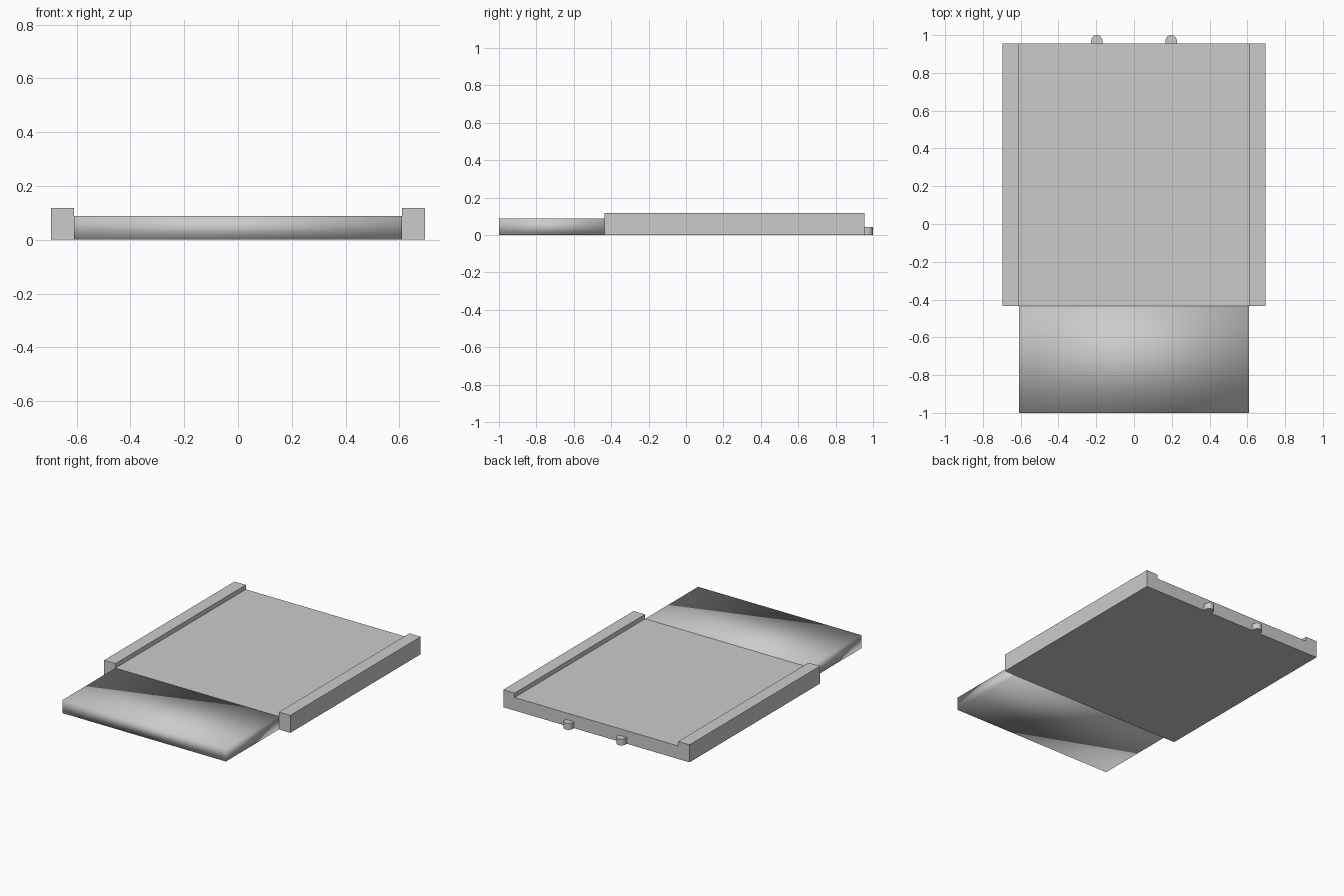
import bpy, bmesh, math
from mathutils import Vector

if "Cube" in bpy.data.objects:
    bpy.data.objects.remove(bpy.data.objects["Cube"])


def prism(name, points, offset):
    """Extrude a closed outline along an offset vector."""
    bm = bmesh.new()
    face = bm.faces.new([bm.verts.new(p) for p in points])
    ext = bmesh.ops.extrude_face_region(bm, geom=[face], use_keep_orig=True)
    verts = [g for g in ext["geom"] if isinstance(g, bmesh.types.BMVert)]
    bmesh.ops.translate(bm, verts=verts, vec=Vector(offset))
    bmesh.ops.recalc_face_normals(bm, faces=bm.faces)
    mesh = bpy.data.meshes.new(name)
    bm.to_mesh(mesh)
    bm.free()
    obj = bpy.data.objects.new(name, mesh)
    bpy.context.collection.objects.link(obj)
    return obj


W, INNER = 0.695, 0.61          # outer half width, half width between rails
FRONT, BACK = -0.435, 0.955     # tray extent in y
FLOOR, RAIL = 0.088, 0.118      # floor and rail heights

# Tray: U-shaped section with a raised rail on each side
half = [(W, 0), (W, RAIL), (INNER, RAIL), (INNER, FLOOR)]
section = half + [(-x, z) for x, z in reversed(half)]
prism("tray", [(x, FRONT, z) for x, z in section], (0, BACK - FRONT, 0))

# Front tongue: plain slab with soft shading across its edges
tongue = prism("front_tongue",
               [(-INNER, -1, 0), (INNER, -1, 0), (INNER, -1, FLOOR), (-INNER, -1, FLOOR)],
               (0, FRONT + 1, 0))
for poly in tongue.data.polygons:
    poly.use_smooth = True

# Back pegs: small tabs with a rounded end
R = 0.03
for i, cx in enumerate((-0.197, 0.197)):
    outline = [(cx + R, BACK, 0)]
    for k in range(13):
        a = math.pi * k / 12
        outline.append((cx + R * math.cos(a), 1 - R + R * math.sin(a), 0))
    outline.append((cx - R, BACK, 0))
    peg = prism(f"back_peg_{i + 1}", outline, (0, 0, 0.043))
    bpy.ops.object.select_all(action='DESELECT')
    peg.select_set(True)
    bpy.context.view_layer.objects.active = peg
    bpy.ops.object.shade_smooth_by_angle(angle=math.radians(35))
